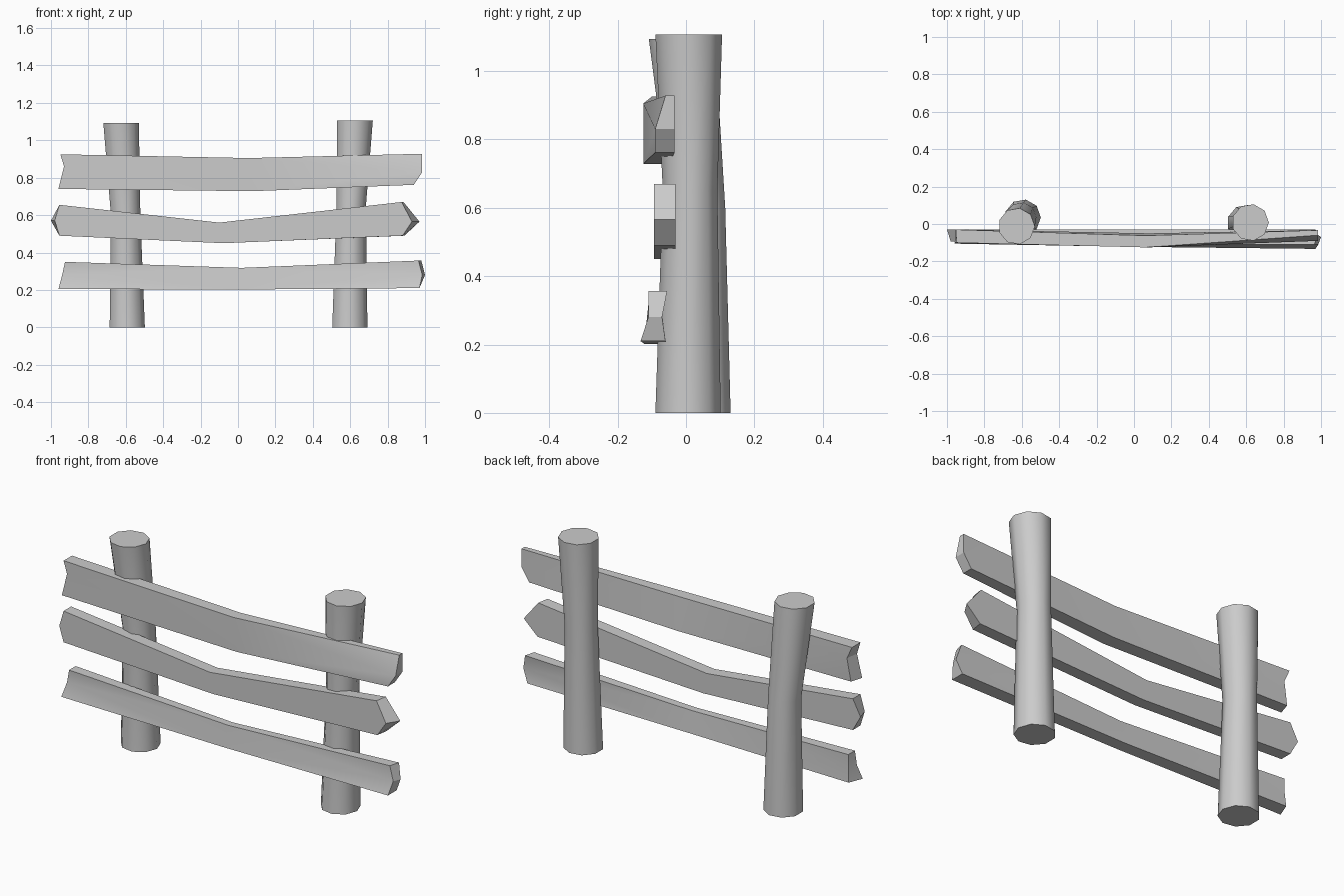
import bpy
from math import cos, sin, tau

if "Cube" in bpy.data.objects:
    bpy.data.objects.remove(bpy.data.objects["Cube"])


def make(name, verts, faces, angle):
    me = bpy.data.meshes.new(name)
    me.from_pydata(verts, [], faces)
    me.update()
    ob = bpy.data.objects.new(name, me)
    bpy.context.collection.objects.link(ob)
    bpy.ops.object.select_all(action='DESELECT')
    ob.select_set(True)
    bpy.context.view_layer.objects.active = ob
    bpy.ops.object.mode_set(mode='EDIT')
    bpy.ops.mesh.select_all(action='SELECT')
    bpy.ops.mesh.normals_make_consistent(inside=False)
    bpy.ops.object.mode_set(mode='OBJECT')
    bpy.ops.object.shade_smooth_by_angle(angle=angle)
    return ob


def post(name, rings, n=9):
    """Crooked log through rings of (x, y, z, radius)."""
    verts = [(x + r * cos(tau * i / n), y + r * sin(tau * i / n), z)
             for x, y, z, r in rings for i in range(n)]
    faces = [(k * n + i, k * n + (i + 1) % n, (k + 1) * n + (i + 1) % n, (k + 1) * n + i)
             for k in range(len(rings) - 1) for i in range(n)]
    faces += [tuple(range(n))[::-1], tuple(range(len(verts) - n, len(verts)))]
    return make(name, verts, faces, 0.8)


def plank(name, outline):
    """Outline runs top-left, mid-left, bottom-left, bottom-mid, bottom-right,
    mid-right, top-right, top-mid; each is (x, z, front y, back y, back x shift)."""
    verts = [(x, f, z) for x, z, f, b, d in outline]
    verts += [(x + d, b, z) for x, z, f, b, d in outline]
    faces = []
    for o in (0, 8):
        # each half fanned from its end, either side of the bend
        for half in ((0, 1, 7), (1, 3, 7), (1, 2, 3), (3, 4, 5), (3, 5, 7), (5, 6, 7)):
            faces.append([o + i for i in half])
    faces += [(i, (i + 1) % 8, 8 + (i + 1) % 8, 8 + i) for i in range(8)]
    return make(name, verts, faces, 0.5)


# Posts: narrow-waisted, slightly leaning
post("left_post", [(-0.595, 0.035, 0, 0.097), (-0.603, 0.035, 0.6, 0.081), (-0.628, -0.012, 1.093, 0.098)])
post("right_post", [(0.595, 0.006, 0, 0.097), (0.603, 0.012, 0.65, 0.081), (0.622, 0.008, 1.107, 0.099)])

# Planks: sagging, with broken ends
plank("top_plank", [
    (-0.95, 0.925, -0.10, -0.03, 0), (-0.93, 0.86, -0.10, -0.03, 0.01),
    (-0.96, 0.74, -0.10, -0.035, 0.02), (0.08, 0.728, -0.125, -0.05, 0),
    (0.94, 0.762, -0.09, -0.033, 0), (0.985, 0.83, -0.09, -0.033, 0),
    (0.985, 0.928, -0.06, -0.033, 0), (0.06, 0.905, -0.125, -0.062, 0)])
plank("middle_plank", [
    (-0.955, 0.655, -0.093, -0.03, 0), (-0.98, 0.57, -0.093, -0.03, -0.02),
    (-0.955, 0.49, -0.093, -0.03, 0), (-0.08, 0.45, -0.093, -0.03, 0),
    (0.88, 0.49, -0.093, -0.03, 0.01), (0.93, 0.565, -0.093, -0.03, 0.04),
    (0.875, 0.67, -0.093, -0.03, 0.01), (-0.1, 0.56, -0.093, -0.03, 0)])
plank("bottom_plank", [
    (-0.925, 0.35, -0.09, -0.035, 0), (-0.94, 0.28, -0.085, -0.035, 0.015),
    (-0.96, 0.205, -0.105, -0.03, 0.03), (0.0, 0.202, -0.122, -0.057, 0),
    (0.97, 0.21, -0.133, -0.06, 0), (0.985, 0.28, -0.11, -0.07, 0.015),
    (0.965, 0.357, -0.11, -0.055, 0.015), (0.02, 0.318, -0.11, -0.07, 0)])
